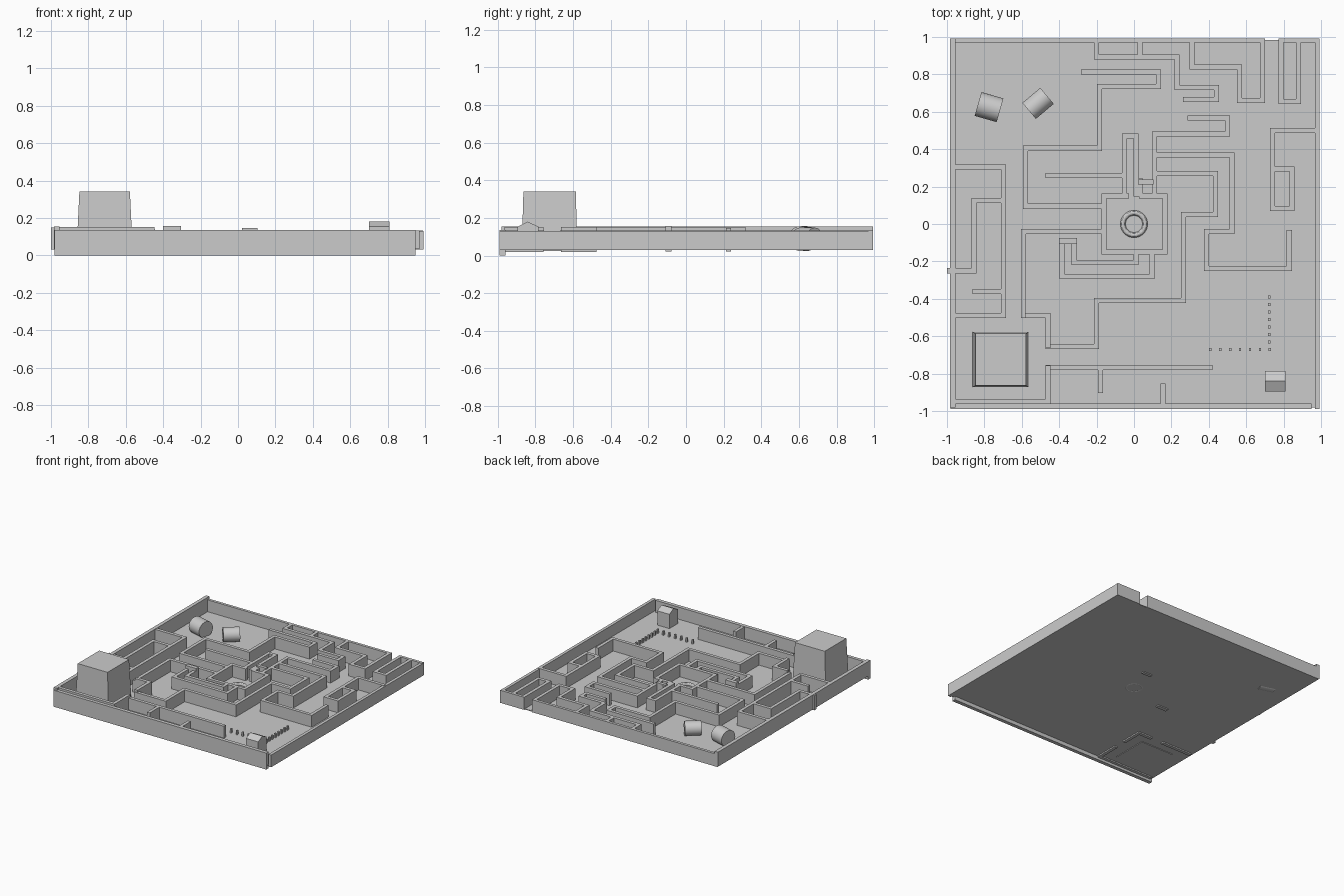
import bpy, bmesh, math
from mathutils import Matrix, Vector

if "Cube" in bpy.data.objects:
    bpy.data.objects.remove(bpy.data.objects["Cube"])


def finish(bm, name):
    bmesh.ops.recalc_face_normals(bm, faces=bm.faces)
    me = bpy.data.meshes.new(name)
    bm.to_mesh(me)
    bm.free()
    ob = bpy.data.objects.new(name, me)
    bpy.context.collection.objects.link(ob)
    return ob


def add_box(bm, x0, x1, y0, y1, z0, z1):
    m = Matrix.Translation(((x0 + x1) / 2, (y0 + y1) / 2, (z0 + z1) / 2))
    m = m @ Matrix.Diagonal((x1 - x0, y1 - y0, z1 - z0, 1))
    return bmesh.ops.create_cube(bm, size=1, matrix=m)["verts"]


def box(name, *dims):
    bm = bmesh.new()
    add_box(bm, *dims)
    return finish(bm, name)


def walls(name, paths, z0, z1, t=0.027):
    """Each path: first direction, start x, start y, then alternating
    x / y targets, in hundredths of a unit."""
    bm = bmesh.new()
    for d, x, y, *targets in paths:
        for v in targets:
            nx, ny = (v, y) if d == "h" else (x, v)
            h = t / 2
            add_box(bm, min(x, nx) / 100 - h, max(x, nx) / 100 + h,
                    min(y, ny) / 100 - h, max(y, ny) / 100 + h, z0, z1)
            x, y = nx, ny
            d = "v" if d == "h" else "h"
    return finish(bm, name)


# floor and outer walls (back wall has an entrance gap)
box("floor", -0.98, 0.98, -0.98, 0.985, 0.03, 0.036)
box("front_wall", -0.98, 0.95, -0.99, -0.96, 0.0, 0.135)
box("right_wall", 0.968, 0.993, -0.99, 0.993, 0.03, 0.13)
box("left_wall", -0.985, -0.955, -0.98, 0.993, 0.035, 0.153)
box("back_wall_long", -0.98, 0.70, 0.97, 0.993, 0.03, 0.133)
box("back_wall_short", 0.772, 0.99, 0.97, 0.993, 0.03, 0.133)

# left rooms
walls("left_room_walls", [
    ("h", -97, 30.5, -69.7, -49),
    ("h", -71, 12.5, -85.5, -25, -98.5),
    ("h", -85, -36, -70),
], 0.03, 0.15)

# taller walls near the tower which dip under the floor
walls("tower_court_walls", [
    ("h", -95, -49, -70),
    ("h", -57, -49, -46, -65),
    ("h", -95, -95, -46, -77),
], 0.02, 0.152)
walls("low_lintels", [("h", -38.5, -9.2, -32)], 0.022, 0.156, 0.032)
walls("corridor_lintel", [("h", 3.5, 22.5, 9)], 0.022, 0.145)

# maze: western and central part
walls("maze_walls_west", [
    ("h", -46, -65.5, -20, -41, 26.5, 5, 43.5, 27, 11),
    ("v", -59, -49, -4, -17),
    ("h", -17, 9.5, -58, 40.5, -18.5, 73.5, 13, 81.3, -27),
    ("h", -46, 26, -7),
    ("v", -5, 16, 47, 1, 16),
    ("v", 3.5, 16, 23),
    ("h", -4, 15, -16, -15, 16.5, 15, 4),
    ("v", 1, -16, -20.7, -32, -10),
    ("v", 9.7, -16, -28, -38.5, -9),
    ("h", -46, -76.7, 40.5),
    ("v", -18, -78, -89),
    ("v", 15.5, -86.5, -96),
], 0.03, 0.133)

# maze: eastern part
walls("maze_walls_east", [
    ("v", 11, 16, 48, 50, 56.7, 30),
    ("h", 11, 37, 52.5, -4, 38.8, -23.7, 83, -4.5),
    ("v", -20, 97, 89.3, 23, 73, 44, 66.5, 27.5),
    ("v", 3.3, 97, 92),
    ("v", 31, 97, 84, 56.5, 66, 68.7, 97.5),
    ("v", 78.5, 97.5, 65.5, 88, 97.5),
    ("h", 97, 50, 74, 8.3, 84.5, 29.3, 75),
], 0.03, 0.133)

# tapered tower
bm = bmesh.new()
for v in add_box(bm, -0.863, -0.563, -0.873, -0.577, 0.025, 0.34):
    if v.co.z > 0.2:
        v.co.x = -0.713 + (v.co.x + 0.713) * 0.9
        v.co.y = -0.725 + (v.co.y + 0.725) * 0.94
finish(bm, "tower")

# small gabled house
bm = bmesh.new()
prof = [(-0.895, 0.03), (-0.785, 0.03), (-0.785, 0.153), (-0.84, 0.18), (-0.895, 0.153)]
f = bm.faces.new([bm.verts.new((0.70, y, z)) for y, z in prof])
ext = bmesh.ops.extrude_face_region(bm, geom=[f])["geom"]
bmesh.ops.translate(bm, vec=(0.11, 0, 0),
                    verts=[g for g in ext if isinstance(g, bmesh.types.BMVert)])
finish(bm, "house")

# fence posts
bm = bmesh.new()
posts = [(0.408 + i * 0.053, -0.67) for i in range(7)]
posts += [(0.723, -0.39 - i * 0.04) for i in range(7)]
for x, y in posts:
    add_box(bm, x - 0.006, x + 0.006, y - 0.008, y + 0.008, 0.03, 0.07)
finish(bm, "fence_posts")

# lying barrels
for i, (x, y, z, r, l, a) in enumerate([(-0.775, 0.625, 0.09, 0.066, 0.122, -16),
                                        (-0.513, 0.645, 0.092, 0.056, 0.125, 40)]):
    bpy.ops.mesh.primitive_cylinder_add(
        vertices=32, radius=r, depth=l, location=(x, y, z),
        rotation=(0, math.pi / 2, math.radians(a)))
    bpy.context.object.name = f"barrel_{i + 1}"
    bpy.ops.object.shade_smooth_by_angle()

# centre ring
bpy.ops.mesh.primitive_torus_add(major_radius=0.059, minor_radius=0.014,
                                 major_segments=48, minor_segments=12,
                                 location=(0, 0, 0.042))
bpy.context.object.name = "centre_ring"
bpy.ops.object.shade_smooth_by_angle()
